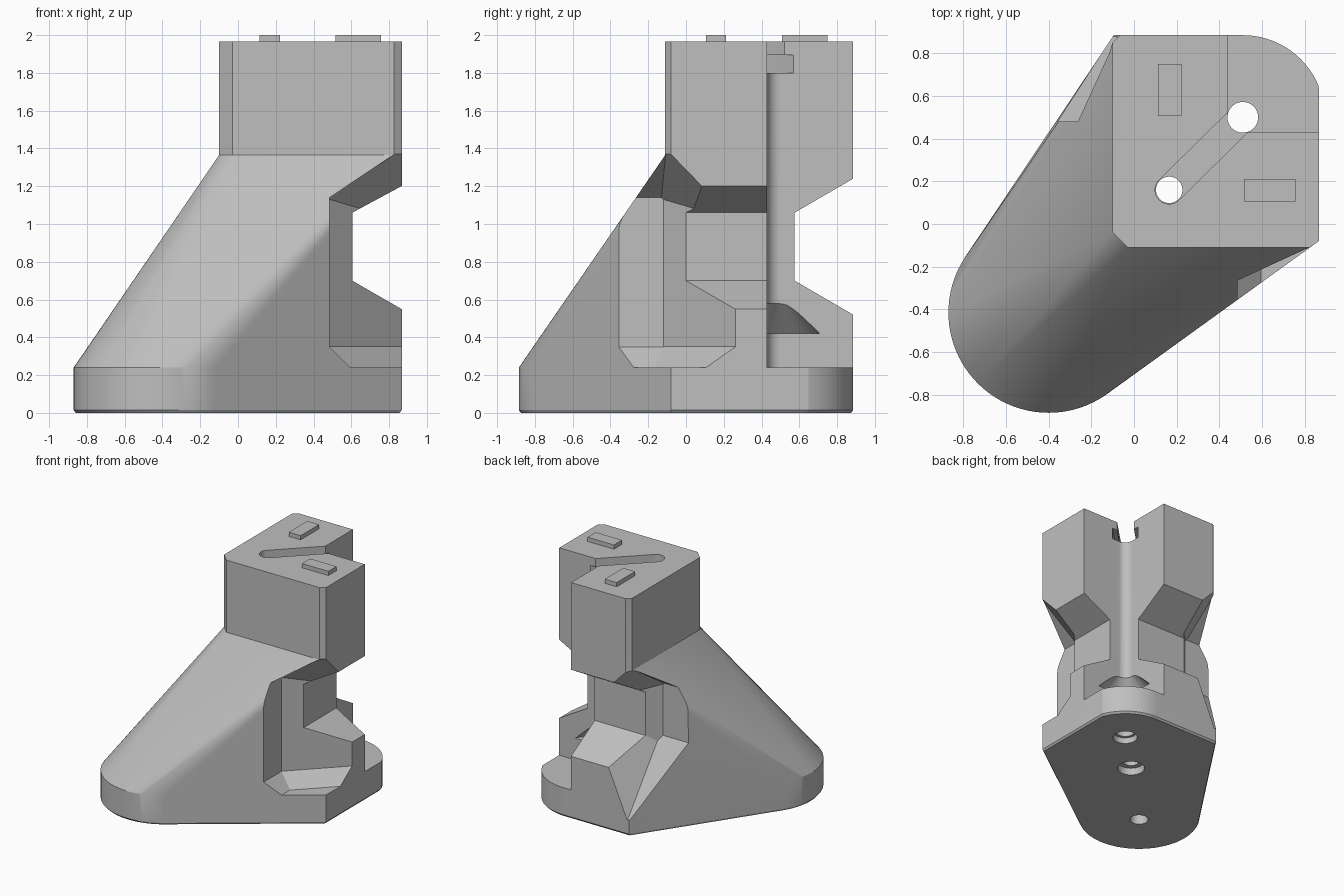
import bpy, bmesh
from math import sin, cos, pi, radians
from mathutils import Vector

cube = bpy.data.objects.get("Cube")
if cube:
    bpy.data.objects.remove(cube, do_unlink=True)

grey = bpy.data.materials.new("plain grey")
grey.use_nodes = True
colour = (0.52, 0.52, 0.52, 1)
grey.diffuse_color = colour
grey.node_tree.nodes["Principled BSDF"].inputs["Base Color"].default_value = colour


def finish(bm, name):
    bmesh.ops.recalc_face_normals(bm, faces=bm.faces[:])
    mesh = bpy.data.meshes.new(name)
    bm.to_mesh(mesh)
    bm.free()
    mesh.materials.append(grey)
    ob = bpy.data.objects.new(name, mesh)
    bpy.context.collection.objects.link(ob)
    return ob


def hull(name, points):
    """Convex solid around a set of points."""
    bm = bmesh.new()
    for p in points:
        bm.verts.new(p)
    res = bmesh.ops.convex_hull(bm, input=bm.verts[:])
    loose = {v for v in res["geom_interior"] + res["geom_unused"]
             if isinstance(v, bmesh.types.BMVert)}
    bmesh.ops.delete(bm, geom=list(loose), context="VERTS")
    bmesh.ops.dissolve_limit(bm, angle_limit=0.002, verts=bm.verts[:], edges=bm.edges[:])
    return finish(bm, name)


def carved(name, planes):
    """Convex solid kept inside planes given as (nx, ny, nz, distance)."""
    bm = bmesh.new()
    bmesh.ops.create_cube(bm, size=4)
    for *n, d in planes:
        n = Vector(n)
        res = bmesh.ops.bisect_plane(bm, geom=bm.verts[:] + bm.edges[:] + bm.faces[:],
                                     plane_co=n * d / n.length_squared,
                                     plane_no=n, clear_outer=True)
        edges = [e for e in res["geom_cut"] if isinstance(e, bmesh.types.BMEdge)]
        bmesh.ops.edgeloop_fill(bm, edges=edges)
    return finish(bm, name)


def ring(centre, r, z, count=48):
    return [(centre[0] + r * cos(2 * pi * i / count),
             centre[1] + r * sin(2 * pi * i / count), z) for i in range(count)]


def level(outline, *heights):
    return [(p[0], p[1], z) for z in heights for p in outline]


def frustum(name, centre, r0, z0, r1, z1):
    return hull(name, ring(centre, r0, z0) + ring(centre, r1, z1))


def box(name, x0, x1, y0, y1, z0, z1):
    return hull(name, [(x, y, z) for x in (x0, x1) for y in (y0, y1) for z in (z0, z1)])


def combine(ob, other, operation):
    mod = ob.modifiers.new("combine", "BOOLEAN")
    mod.operation = operation
    mod.solver = "EXACT"
    mod.object = other
    bpy.context.view_layer.objects.active = ob
    bpy.ops.object.modifier_apply(modifier=mod.name)
    bpy.data.objects.remove(other, do_unlink=True)


FOOT, BOLT, PIN = (-0.4, -0.415), (0.51, 0.5), (0.165, 0.16)
R, L, B, F = 0.867, -0.1, 0.885, -0.11
FLANGE, NECK, TOP = 0.24, 1.365, 1.965

# Foot slab with rounded ends and a fine bevel underneath
foot_outline = ring(FOOT, 0.47, 0, 96) + [(R, -0.08), (-0.095, B)]
foot_outline += [(min(x, R), y) for x, y, z in ring(BOLT, 0.385, 0, 96)]
inset = [(x * 0.987, y * 0.987) for x, y, *_ in foot_outline]
body = hull("stand_body", level(inset, 0) + level(foot_outline, 0.015, FLANGE))

# Sloping leg lofted from the foot to the tower
tower_outline = [(L, 0.85), (-0.065, B), (R, B), (R, -0.08),
                 (0.825, F), (-0.03, F), (L, -0.04)]
leg_base = ring(FOOT, 0.47, 0, 96) + [(R, -0.08), (-0.095, B), (R, B)]
# Everything above the flange has its back corner notched away later
upper = hull("upper", level(leg_base, FLANGE) + level(tower_outline, NECK))
tower = hull("tower", level(tower_outline, FLANGE + 0.1, TOP))
combine(upper, tower, "UNION")

# Back corner notch with a rounded inner edge
combine(upper, hull("notch", ring(BOLT, 0.072, 0.1) + ring(BOLT, 0.072, 2.2)
                    + level([(0.438, 2), (2, 2), (2, 0.428)], 0.1, 2.2)), "DIFFERENCE")
combine(body, upper, "UNION")

# Waists cut in the right and back arms
waist = [(0.605, 1.06), (0.605, 0.7), (1.2, 0.357), (1.2, 1.38)]
combine(body, hull("side_waist", [(x, y, z) for x, z in waist for y in (-0.3, 1)]),
        "DIFFERENCE")
waist = [(0.575, 1.06), (0.575, 0.7), (1.2, 0.337), (1.2, 1.423)]
combine(body, hull("back_waist", [(x, y, z) for y, z in waist for x in (-0.5, 1)]),
        "DIFFERENCE")

# Corner pockets: wall, diagonal wall, two roof slopes, then the floor slopes
side_pocket = [(-1, 0, 0, -0.485), (-1, 1, 0, -0.605),
               (-0.67, 0, 1, 0.815), (-0.735, 1.03, 1, 0.65),
               (0, 0, -1, -FLANGE), (-1, 0, -1, -0.835), (-0.707, 0.707, -1, -0.778)]
back_pocket = [(0, -1, 0, -0.48), (1, -1, 0, -0.605),
               (0, -0.67, 1, 0.805), (1.03, -0.735, 1, 0.635),
               (0, 0, -1, -0.13), (0, -1.4, -1, -1.362), (2.3, -1.49, -1, -1.625)]
for planes in (side_pocket, back_pocket):
    combine(body, carved("pocket", planes), "DIFFERENCE")

# Stepped slot in the tower top
for radius, z0, z1 in ((0.1, 1.8, 1.895), (0.066, 1.85, 2.2)):
    combine(body, hull("slot", ring(PIN, radius, z0) + ring(PIN, radius, z1)
                       + ring(BOLT, radius, z0) + ring(BOLT, radius, z1)), "DIFFERENCE")

# Through holes, blind foot hole, countersinks and the flared relief
holes = [(BOLT, 0.072, -0.2, 0.072, 0.5), (PIN, 0.062, -0.2, 0.062, 2.2),
         (FOOT, 0.07, -0.2, 0.07, 0.35),
         (BOLT, 0.095, -0.1, 0.095, 0.05), (PIN, 0.105, -0.1, 0.105, 0.06),
         (BOLT, 0.22, 0.42, 0.07, 0.58)]
for spec in holes:
    combine(body, frustum("hole", *spec), "DIFFERENCE")

bpy.ops.object.select_all(action="DESELECT")
body.select_set(True)
bpy.context.view_layer.objects.active = body
bpy.ops.object.shade_smooth_by_angle(angle=radians(20))

# Raised locating keys on the top
box("back_key", 0.113, 0.222, 0.507, 0.75, TOP - 0.02, 2)
box("side_key", 0.515, 0.758, 0.105, 0.212, TOP - 0.02, 2)
